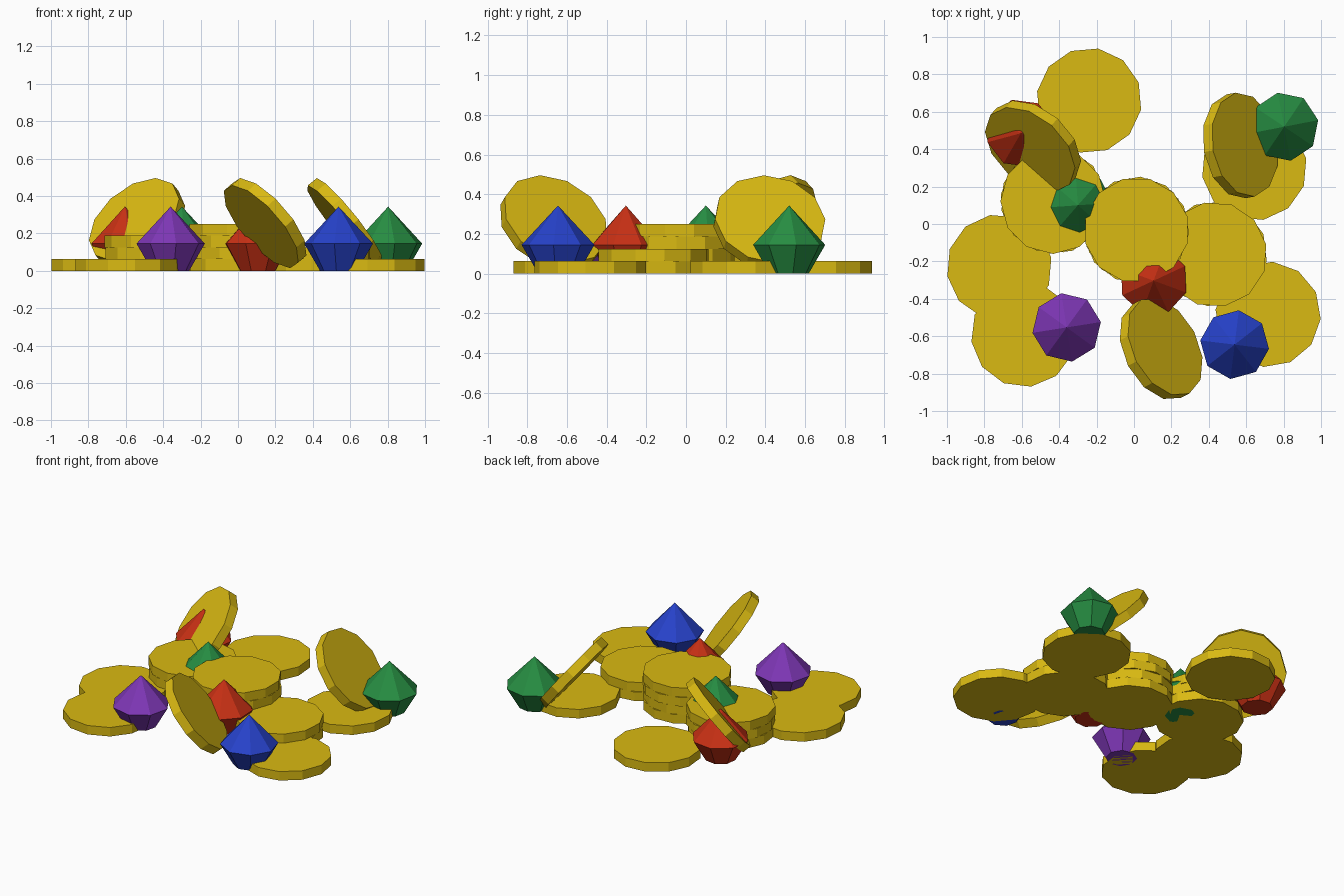
import bpy, math
from mathutils import Vector, Matrix

if "Cube" in bpy.data.objects:
    bpy.data.objects.remove(bpy.data.objects["Cube"])

COIN_R, COIN_T = 0.282, 0.0625


def material(name, rgb):
    m = bpy.data.materials.new(name)
    m.diffuse_color = (*rgb, 1.0)
    m.use_nodes = True
    m.node_tree.nodes["Principled BSDF"].inputs["Base Color"].default_value = m.diffuse_color
    return m


gold = material("gold", (0.70, 0.49, 0.006))
red = material("ruby red", (0.58, 0.03, 0.007))
green = material("emerald green", (0.02, 0.27, 0.055))
blue = material("sapphire blue", (0.02, 0.055, 0.60))
purple = material("amethyst purple", (0.21, 0.038, 0.47))


def lathe(name, rings, sides, turn, matrix, mat):
    """Flat-faced solid from (radius, z) rings; a zero radius makes a point."""
    verts, loops, faces = [], [], []
    for r, z in rings:
        count = sides if r else 1
        loops.append(range(len(verts), len(verts) + count))
        for i in range(count):
            a = math.radians(turn) + math.tau * i / sides
            verts.append((r * math.cos(a), r * math.sin(a), z))
    faces.append(tuple(reversed(loops[0])))
    for lo, hi in zip(loops, loops[1:]):
        for i in range(sides):
            j = (i + 1) % sides
            if len(hi) == 1:
                faces.append((lo[i], lo[j], hi[0]))
            else:
                faces.append((lo[i], lo[j], hi[j], hi[i]))
    if len(loops[-1]) > 1:
        faces.append(tuple(loops[-1]))
    me = bpy.data.meshes.new(name)
    me.from_pydata(verts, [], faces)
    me.materials.append(mat)
    ob = bpy.data.objects.new(name, me)
    ob.matrix_world = matrix
    bpy.context.collection.objects.link(ob)


def coin(name, matrix, turn):
    h = COIN_T / 2
    lathe(name, [(COIN_R, -h), (COIN_R, h)], 12, turn, matrix, gold)


# Flat coins and coin stacks: x, y, number of coins, turn
stacks = [(-0.24, 0.66, 1, 20), (-0.72, -0.23, 1, 10), (-0.59, -0.59, 1, 8),
          (0.717, -0.483, 1, 25), (0.643, 0.30, 1, 10),
          (0.013, -0.032, 4, 15), (0.43, -0.163, 2, 11), (-0.432, 0.122, 3, 0)]
for s, (x, y, n, turn) in enumerate(stacks):
    for k in range(n):
        below = n - 1 - k
        coin(f"coin_{s + 1}_{k + 1}",
             Matrix.Translation((x + 0.004 * math.sin(3 * below),
                                 y + 0.004 * math.sin(2 * below),
                                 COIN_T * (k + 0.5))), turn + 11 * below)

# Leaning coins: centre and facing direction
leaning = [((0.145, -0.667, 0.255), (0.70, 0.36, 0.62)),
           ((0.57, 0.42, 0.255), (0.77, 0.14, 0.62)),
           ((-0.54, 0.415, 0.255), (-0.52, -0.59, 0.62))]
for i, (centre, normal) in enumerate(leaning):
    tilt = Vector(normal).to_track_quat('Z', 'Y').to_matrix().to_4x4()
    coin(f"leaning_coin_{i + 1}", Matrix.Translation(centre) @ tilt, 0)

# Gems: narrow flat foot, wide girdle, pointed crown
gems = [("purple_gem", -0.36, -0.553, 9, purple), ("blue_gem", 0.538, -0.645, 38, blue),
        ("front_red_gem", 0.105, -0.303, 25, red), ("back_red_gem", -0.605, 0.485, 15, red),
        ("large_green_gem", 0.803, 0.52, 11, green), ("inner_green_gem", -0.30, 0.10, 4, green)]
for name, x, y, turn, mat in gems:
    lathe(name, [(0.10, 0.0), (0.185, 0.145), (0, 0.343)], 8, turn,
          Matrix.Translation((x, y, 0)), mat)
